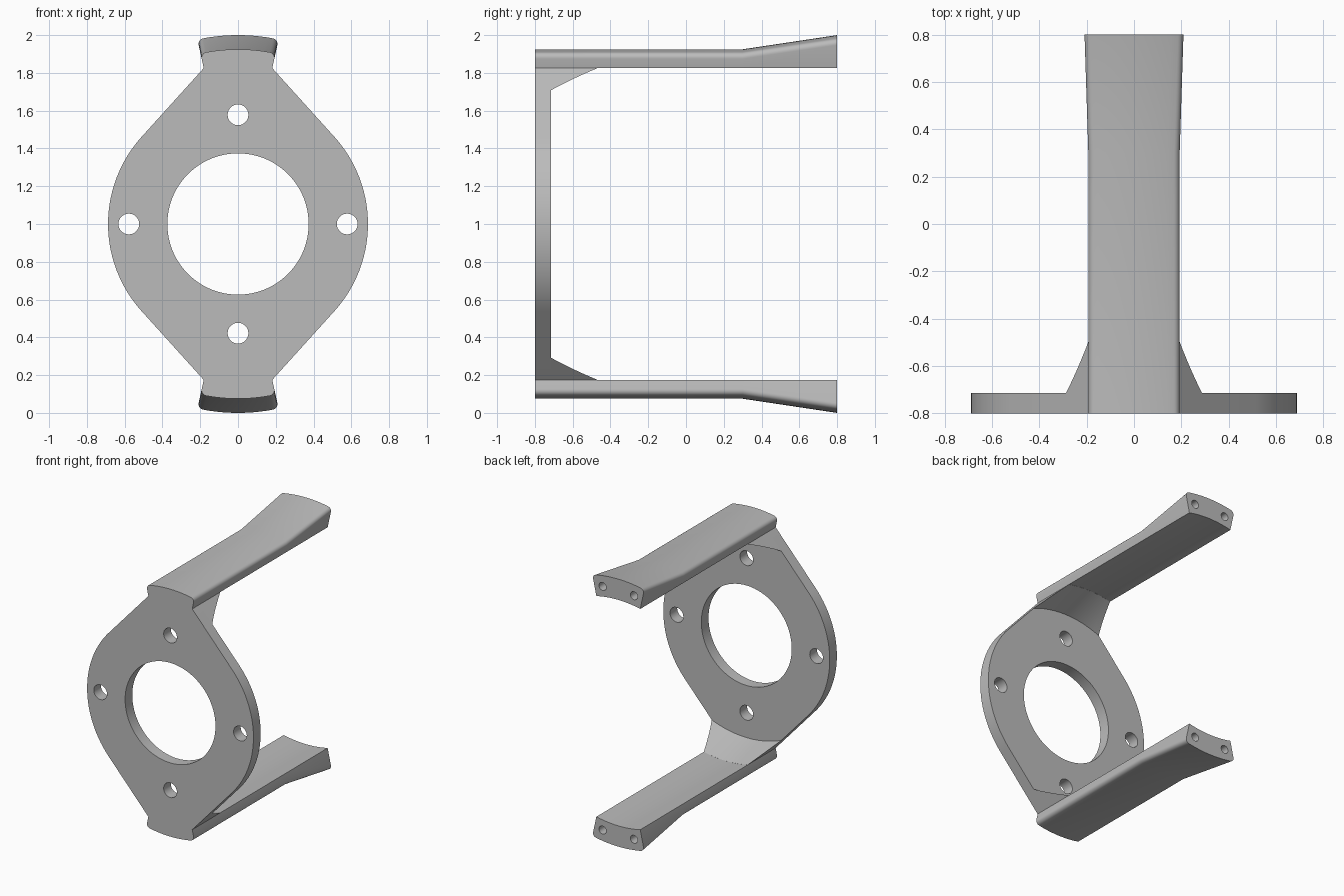
import bpy, bmesh
from math import sin, cos, asin, acos, atan2, pi, radians, sqrt

cube = bpy.data.objects.get("Cube")
if cube:
    bpy.data.objects.remove(cube)

grey = bpy.data.materials.new("plain grey")
grey.use_nodes = True
colour = (0.5, 0.5, 0.5, 1)
grey.diffuse_color = colour
grey.node_tree.nodes["Principled BSDF"].inputs["Base Color"].default_value = colour

FRONT, PLATE_BACK, BACK = -0.8, -0.715, 0.8
DISC = 0.688                  # plate disc radius
INNER, OUTER, TIP = 0.845, 0.925, 1.0   # arm radii about the bore axis
HALF = radians(12.4)          # half angle spanned by an arm
FILLET = 0.03


def polar(r, a):
    """Point in the x-z plane, angle measured from straight up."""
    return (r * sin(a), r * cos(a))


def arc(r, start, end, n):
    return [polar(r, start + (end - start) * i / n) for i in range(n + 1)]


def loft(name, sections, flip=1):
    """Skin a list of (y, outline) sections into a closed solid."""
    bm = bmesh.new()
    rings = [[bm.verts.new((x, y, 1 + flip * z)) for x, z in pts]
             for y, pts in sections]
    for a, b in zip(rings, rings[1:]):
        for i in range(len(a)):
            j = (i + 1) % len(a)
            bm.faces.new((a[i], a[j], b[j], b[i]))
    bm.faces.new(rings[0])
    bm.faces.new(rings[-1])
    bmesh.ops.recalc_face_normals(bm, faces=bm.faces)
    mesh = bpy.data.meshes.new(name)
    bm.to_mesh(mesh)
    bm.free()
    ob = bpy.data.objects.new(name, mesh)
    bpy.context.collection.objects.link(ob)
    mesh.materials.append(grey)
    return ob


def activate(ob):
    bpy.ops.object.select_all(action='DESELECT')
    ob.select_set(True)
    bpy.context.view_layer.objects.active = ob


def bore(ob, x, z, radius, y0, y1, sides):
    """Cut a round hole along y."""
    ring = [(x + px, z + pz) for px, pz in arc(radius, 0, 2 * pi, sides)[:-1]]
    cutter = loft("hole_cutter", [(y0, ring), (y1, ring)])
    cutter.hide_render = True
    mod = ob.modifiers.new("hole", 'BOOLEAN')
    mod.operation, mod.solver, mod.object = 'DIFFERENCE', 'EXACT', cutter
    activate(ob)
    bpy.ops.object.modifier_apply(modifier=mod.name)
    bpy.data.objects.remove(cutter)


def smooth(ob):
    activate(ob)
    bpy.ops.object.shade_smooth_by_angle(angle=radians(25))


# Mounting plate: disc with straight flanks running tangent to the arm corners
tangent = HALF + acos(DISC / INNER)
outline = (arc(INNER, -HALF, HALF, 12) + arc(DISC, tangent, pi - tangent, 40)
           + arc(INNER, pi - HALF, pi + HALF, 12)
           + arc(DISC, pi + tangent, 2 * pi - tangent, 40))
plate = loft("mounting_plate", [(FRONT, outline), (PLATE_BACK, outline)])
bore(plate, 0, 0, 0.374, -1, 0, 96)
for k in range(4):
    x, z = polar(0.578, k * pi / 2)
    bore(plate, x, z, 0.055, -1, 0, 32)
smooth(plate)


def arm_section(r):
    """Curved bar outline with rounded outer corners."""
    corner = [(HALF - FILLET / r + FILLET * cos(t) / r, r - FILLET + FILLET * sin(t))
              for t in (i * pi / 12 for i in range(7))]
    right = [polar(rad, a) for a, rad in corner]
    top = arc(r, HALF - FILLET / r, -HALF + FILLET / r, 12)[1:-1]
    left = [(-x, z) for x, z in reversed(right)]
    return arc(INNER, -HALF, HALF, 12) + right + top + left


def flank_angle(r):
    """Angle at which the straight plate flank meets radius r."""
    return tangent - acos(DISC / r)


def gusset_section(r):
    a = flank_angle(r)
    return arc(r, -a, a, 12) + arc(INNER, HALF, -HALF, 12)


for flip, side in ((1, "upper"), (-1, "lower")):
    # Arm: constant bar that thickens outward toward its tip
    arm = loft(side + "_arm", [(FRONT, arm_section(OUTER)), (0.3, arm_section(OUTER)),
                               (BACK, arm_section(TIP))], flip)
    # Blind screw holes in the tip
    for x in (-0.13, 0.13):
        z = sqrt(0.92 ** 2 - x ** 2)
        bore(arm, x, flip * z, 0.03, 0.6, 0.9, 24)
    smooth(arm)

    # Gusset: conical web between plate and arm, flush with the flanks
    steps = 8
    rows = []
    for i in range(steps + 1):
        t = i / steps
        rows.append((PLATE_BACK + 0.245 * t,
                     gusset_section(0.764 + (INNER - 0.0005 - 0.764) * t)))
    smooth(loft(side + "_gusset", rows, flip))
